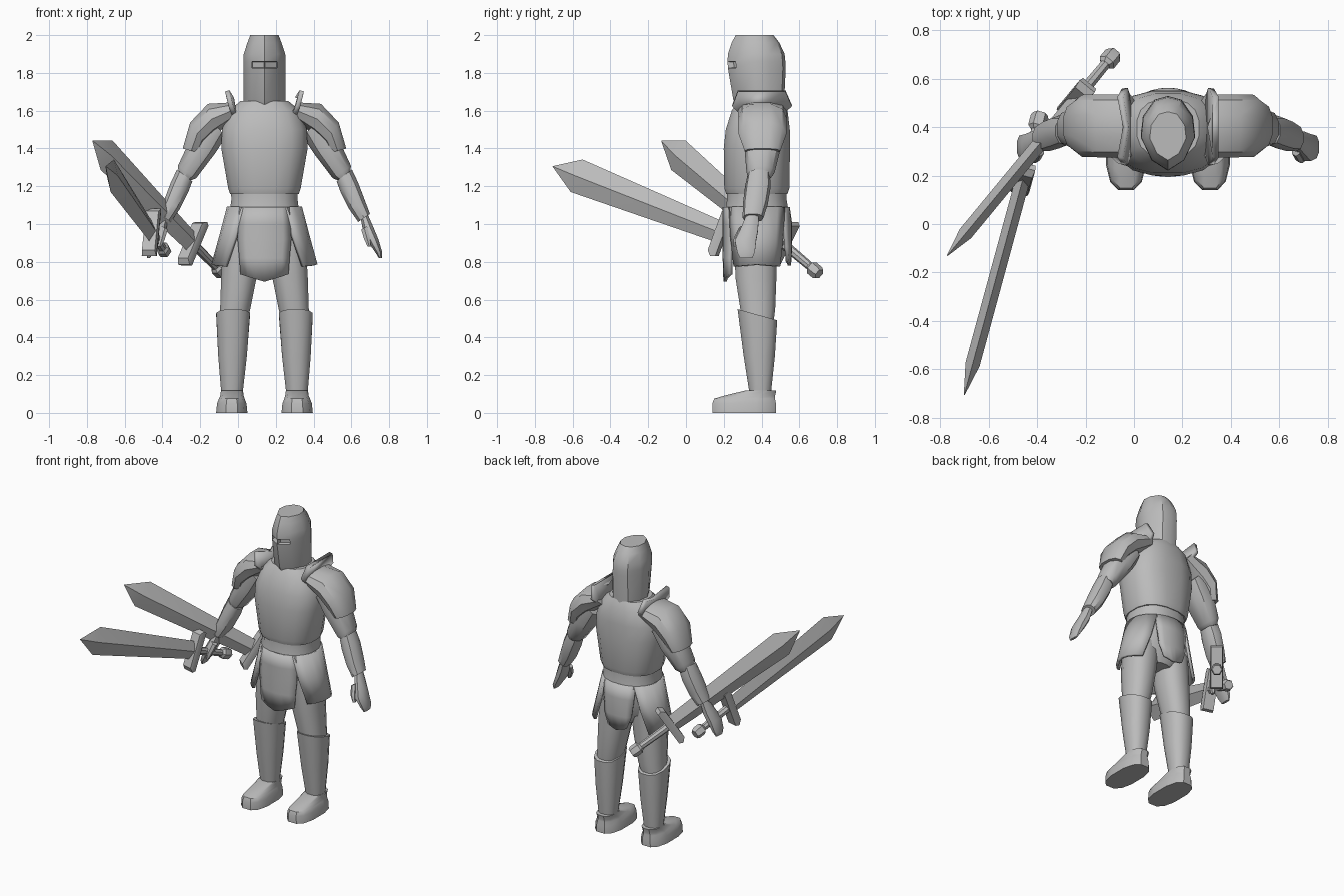
import bpy, bmesh, math
from mathutils import Vector as V

if "Cube" in bpy.data.objects:
    bpy.data.objects.remove(bpy.data.objects["Cube"])

CX, CY = 0.14, 0.375          # body axis
steel = bpy.data.materials.new("steel grey")
steel.diffuse_color = (0.5, 0.5, 0.5, 1)
steel.use_nodes = True
steel.node_tree.nodes["Principled BSDF"].inputs["Base Color"].default_value = steel.diffuse_color


def finish(name, bm, angle=40, solid=0):
    bmesh.ops.recalc_face_normals(bm, faces=bm.faces)
    me = bpy.data.meshes.new(name)
    bm.to_mesh(me)
    bm.free()
    me.materials.append(steel)
    ob = bpy.data.objects.new(name, me)
    bpy.context.collection.objects.link(ob)
    if solid:
        m = ob.modifiers.new("thickness", 'SOLIDIFY')
        m.thickness, m.offset = solid, 0
    bpy.ops.object.select_all(action='DESELECT')
    ob.select_set(True)
    bpy.context.view_layer.objects.active = ob
    bpy.ops.object.shade_smooth_by_angle(angle=math.radians(angle))
    return ob


def circle(n, power=1.0):
    # unit circle, squared off when power < 1
    out = []
    for i in range(n):
        a = 2 * math.pi * (i + 0.5) / n
        c, s = math.cos(a), math.sin(a)
        out.append((math.copysign(abs(c) ** power, c), math.copysign(abs(s) ** power, s)))
    return out


def loft_bm(rings, section):
    # each ring is (centre, half axis u, half axis v)
    bm = bmesh.new()
    rows = [[bm.verts.new(c + u * p + v * q) for p, q in section] for c, u, v in rings]
    n = len(section)
    for a, b in zip(rows, rows[1:]):
        for i in range(n):
            bm.faces.new((a[i], a[(i + 1) % n], b[(i + 1) % n], b[i]))
    bm.faces.new(rows[0])
    bm.faces.new(rows[-1])
    return bm


def upright(name, rings, s=1, n=12, power=0.85, slope=0.0):
    # rings (z, x, y, rx, ry), optional tilt along y at the top ring
    rr = []
    for i, (z, x, y, rx, ry) in enumerate(rings):
        t = slope if i == len(rings) - 1 else 0
        rr.append((V((CX + s * (x - CX), y, z)), V((rx, 0, 0)), V((0, ry, ry * t))))
    return finish(name, loft_bm(rr, circle(n, power)))


def limb(name, rings, s, n=10, power=0.9):
    # rings (outer x, outer z, inner x, inner z, y, half depth)
    rr = []
    for ax, az, bx, bz, y, ry in rings:
        a, b = V((CX + s * (ax - CX), y, az)), V((CX + s * (bx - CX), y, bz))
        rr.append(((a + b) / 2, (a - b) / 2, V((0, ry, 0))))
    return finish(name, loft_bm(rr, circle(n, power)))


def panel(name, facing, rows, cols=6):
    # curved armour plate hung around the hips: rows (z, rx, ry, half angle, centre drop)
    bm = bmesh.new()
    grid = []
    for z, rx, ry, half, drop in rows:
        row = []
        for i in range(cols + 1):
            k = 2 * i / cols - 1
            a = math.radians(facing + k * half)
            row.append(bm.verts.new((CX + rx * math.cos(a), CY + ry * math.sin(a),
                                     z - drop * (1 - abs(k)))))
        grid.append(row)
    for a, b in zip(grid, grid[1:]):
        for i in range(cols):
            bm.faces.new((a[i], a[i + 1], b[i + 1], b[i]))
    finish(name, bm, solid=0.018)


# torso
upright("breastplate", [(1.16, CX, .375, .185, .165), (1.19, CX, .375, .195, .175),
                        (1.40, CX, .375, .232, .178), (1.50, CX, .38, .228, .172),
                        (1.60, CX, .39, .19, .15), (1.65, CX, .395, .13, .12)], n=16, power=.8)
upright("belt", [(1.07, CX, .375, .186, .17), (1.13, CX, .375, .178, .16),
                 (1.18, CX, .375, .18, .16)], n=16)
upright("hips", [(.80, CX, .375, .09, .09), (.88, CX, .375, .19, .125),
                 (1.0, CX, .375, .195, .145), (1.09, CX, .375, .18, .16)], n=16)

# skirt plates
panel("front_skirt_plate", -90, [(1.09, .19, .172, 42, 0), (1.0, .21, .172, 40, 0),
                                 (.92, .22, .172, 39, 0), (.82, .215, .172, 37, 0),
                                 (.735, .21, .168, 36, .04)])
panel("back_skirt_plate", 90, [(1.09, .185, .165, 38, 0), (1.0, .19, .178, 36, 0),
                               (.88, .20, .178, 30, 0), (.80, .20, .172, 20, .02)])
for facing, label in ((0, "right"), (180, "left")):
    panel("side_skirt_plate_" + label, facing, [(1.09, .19, .172, 56, 0), (.93, .232, .175, 50, 0),
                                                (.775, .272, .175, 42, -.01)])

# helmet with a ridged face and sunken eye slits
half = [(0, -1), (.6, -.72), (1, -.1), (.92, .45), (.5, .9)]
section = half + [(0, 1)] + [(-x, y) for x, y in half[:0:-1]]
rings = [(1.62, .395, .105, .125), (1.66, .385, .112, .135), (1.825, .375, .112, .153),
         (1.86, .373, .112, .153), (1.90, .372, .110, .15), (1.96, .368, .09, .126),
         (2.0, .363, .075, .10)]
bm = loft_bm([(V((CX, y, z)), V((rx, 0, 0)), V((0, ry, 0))) for z, y, rx, ry in rings], section)
bmesh.ops.recalc_face_normals(bm, faces=bm.faces)
slits = [f for f in bm.faces if 1.83 < f.calc_center_median().z < 1.855 and f.normal.y < -.6]
bmesh.ops.inset_individual(bm, faces=slits, thickness=.005, depth=0)
for f in slits:
    bmesh.ops.translate(bm, verts=f.verts, vec=(0, .03, 0))
finish("helmet", bm, 35)

for s, side in ((1, "right"), (-1, "left")):
    # legs
    upright("thigh_" + side, [(.46, .31, .378, .075, .085), (.55, .295, .38, .082, .095),
                              (.72, .275, .37, .097, .112), (.92, .255, .37, .105, .115)], s)
    upright("greave_" + side, [(.10, .312, .393, .058, .058), (.30, .309, .388, .078, .085),
                               (.52, .306, .378, .092, .108)], s, slope=-.28)
    upright("boot_" + side, [(0, .313, .308, .085, .173), (.05, .313, .308, .08, .173),
                             (.075, .313, .31, .07, .165), (.09, .312, .335, .064, .14),
                             (.118, .312, .395, .06, .085)], s, power=.75)
    # arms
    limb("upper_arm_" + side, [(.47, 1.60, .34, 1.46, .405, .10), (.55, 1.42, .40, 1.37, .405, .095),
                               (.60, 1.31, .50, 1.24, .395, .075), (.595, 1.26, .53, 1.23, .39, .06)], s)
    limb("forearm_guard_" + side, [(.605, 1.29, .52, 1.225, .385, .06), (.638, 1.22, .54, 1.17, .38, .068),
                                   (.672, 1.13, .585, 1.08, .367, .066),
                                   (.70, 1.055, .635, 1.01, .355, .055)], s)
    limb("hand_" + side, [(.685, 1.06, .65, 1.02, .352, .035), (.72, .98, .66, .96, .335, .05),
                          (.745, .92, .69, .90, .315, .06), (.765, .85, .725, .85, .318, .05),
                          (.762, .82, .745, .82, .318, .035)], s, n=8)
    limb("thumb_" + side, [(.685, .99, .65, .97, .30, .02), (.70, .93, .665, .92, .275, .022),
                           (.705, .88, .685, .88, .265, .014)], s, n=6)
    # shoulder armour
    limb("shoulder_plate_" + side, [(.32, 1.645, .27, 1.57, .405, .13), (.44, 1.64, .40, 1.47, .405, .13),
                                    (.535, 1.54, .455, 1.42, .405, .128),
                                    (.575, 1.40, .48, 1.375, .405, .095)], s)
    bm = bmesh.new()
    bm.faces.new([bm.verts.new((CX + s * (.155 + (z - 1.6) * .28 + abs(y - .4) * .1), y, z))
                  for y, z in ((.245, 1.625), (.275, 1.705), (.4, 1.665), (.525, 1.705),
                               (.56, 1.625), (.5, 1.57), (.3, 1.57))])
    bmesh.ops.triangulate(bm, faces=bm.faces)
    finish("neck_guard_" + side, bm, solid=.025)

# two matching swords, given by pommel end and blade tip
diamond = [(1, 0), (0, 1), (-1, 0), (0, -1)]
box = [(1, 1), (-1, 1), (-1, -1), (1, -1)]
for label, end, tip in (("hip", V((-.08, .705, .735)), V((-.77, -.13, 1.44))),
                        ("hand", V((-.385, .455, .85)), V((-.70, -.705, 1.305)))):
    d = (tip - end).normalized()
    up = (V((0, 0, 1)) - d * d.z).normalized()
    out = d.cross(up)
    length = (tip - end).length

    def along(part, stations, sec):
        # stations (distance from pommel end, half width, half thickness)
        finish(label + "_sword_" + part,
               loft_bm([(end + d * t, up * w, out * h) for t, w, h in stations], sec), 25)

    along("pommel", [(0, .03, .03), (.015, .038, .038), (.06, .038, .038), (.075, .024, .024)],
          circle(6))
    along("grip", [(.06, .022, .022), (.30, .026, .026)], circle(8))
    along("guard", [(.275, .125, .035), (.30, .135, .04), (.325, .11, .035)], box)
    along("blade", [(.31, .058, .03), (length - .14, .092, .03), (length, .002, .002)], diamond)
